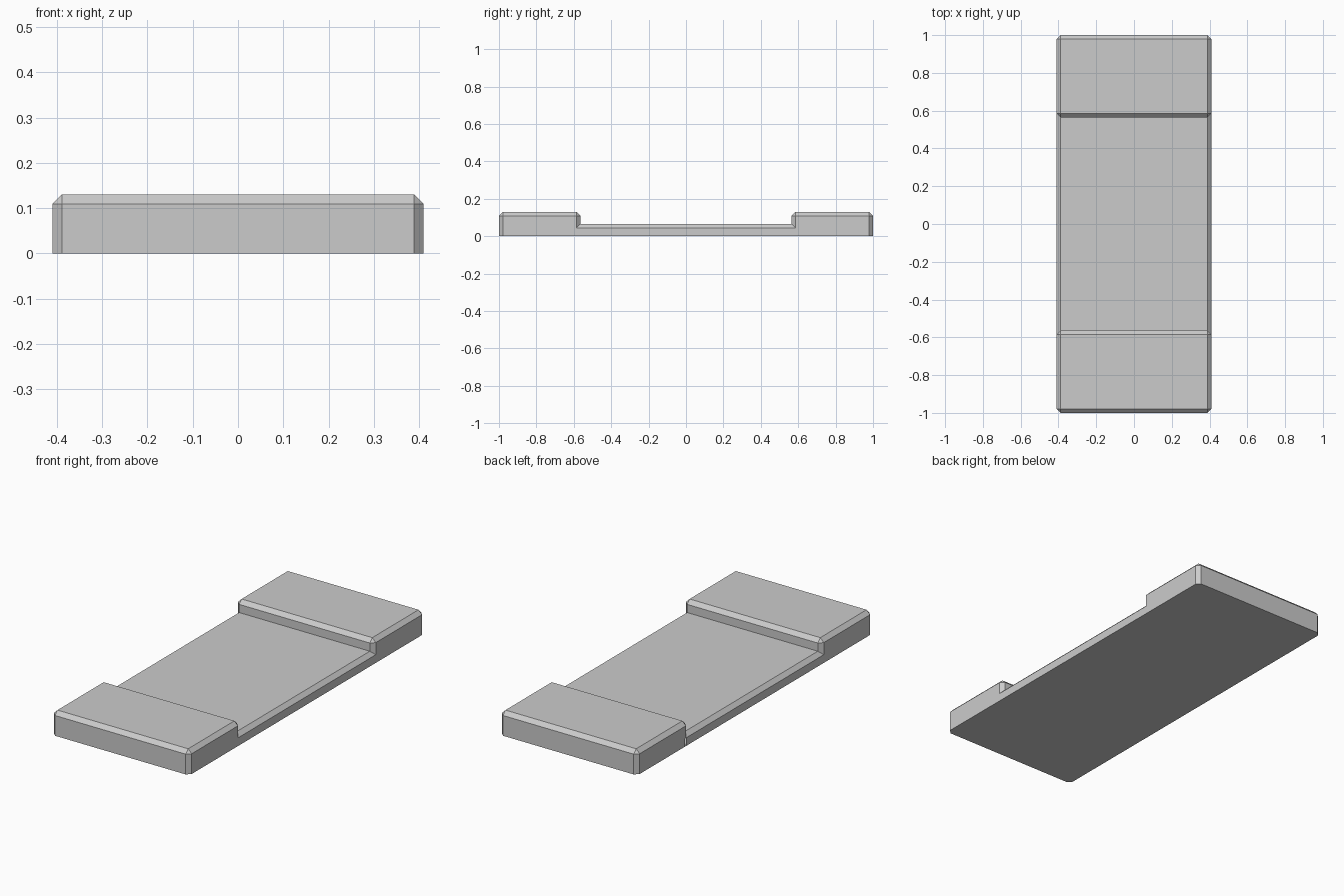
import bpy
import bmesh

if "Cube" in bpy.data.objects:
    bpy.data.objects.remove(bpy.data.objects["Cube"], do_unlink=True)

HALF_WIDTH = 0.41
HALF_LENGTH = 1.0
BLOCK_INNER = 0.565
BLOCK_HEIGHT = 0.13
SLAB_HEIGHT = 0.065
CHAMFER = 0.021

# Plain grey finish
grey = bpy.data.materials.new("light_grey")
grey.use_nodes = True
colour = (0.6, 0.6, 0.6, 1.0)
grey.diffuse_color = colour
grey.node_tree.nodes["Principled BSDF"].inputs["Base Color"].default_value = colour


def chamfered_box(name, y0, y1, height, chamfer_edge):
    """Box standing on the ground, chamfered along the edges picked by a rule."""
    bm = bmesh.new()
    bmesh.ops.create_cube(bm, size=1.0)
    for v in bm.verts:
        v.co.x = HALF_WIDTH if v.co.x > 0 else -HALF_WIDTH
        v.co.y = y1 if v.co.y > 0 else y0
        v.co.z = height if v.co.z > 0 else 0.0
    edges = [e for e in bm.edges if chamfer_edge(e)]
    bmesh.ops.bevel(bm, geom=edges, offset=CHAMFER, segments=1,
                    affect='EDGES', clamp_overlap=True)
    bmesh.ops.recalc_face_normals(bm, faces=bm.faces)
    mesh = bpy.data.meshes.new(name)
    bm.to_mesh(mesh)
    bm.free()
    mesh.materials.append(grey)
    obj = bpy.data.objects.new(name, mesh)
    bpy.context.collection.objects.link(obj)
    return obj


def above_ground(edge):
    return max(v.co.z for v in edge.verts) > 0


def long_top(edge):
    a, b = (v.co for v in edge.verts)
    return min(a.z, b.z) > 0 and abs(a.y - b.y) > 0.5


# Low slab, ending just where the raised blocks' corner chamfers finish
slab_end = BLOCK_INNER + CHAMFER + 0.01
plate = chamfered_box("stepped_plate", -slab_end, slab_end, SLAB_HEIGHT, long_top)

# Raised end blocks, fused to the slab
blocks = [
    chamfered_box("front_block", -HALF_LENGTH, -BLOCK_INNER, BLOCK_HEIGHT, above_ground),
    chamfered_box("back_block", BLOCK_INNER, HALF_LENGTH, BLOCK_HEIGHT, above_ground),
]
for block in blocks:
    block.hide_render = True
    union = plate.modifiers.new("join_" + block.name, 'BOOLEAN')
    union.operation = 'UNION'
    union.solver = 'EXACT'
    union.object = block

# Bake the union, then drop the helper blocks and tidy flat regions
bpy.context.view_layer.update()
graph = bpy.context.evaluated_depsgraph_get()
fused = bpy.data.meshes.new_from_object(plate.evaluated_get(graph))
plate.modifiers.clear()
plate.data = fused
for block in blocks:
    bpy.data.objects.remove(block, do_unlink=True)

bm = bmesh.new()
bm.from_mesh(fused)
bmesh.ops.remove_doubles(bm, verts=bm.verts, dist=0.0005)
bmesh.ops.dissolve_limit(bm, angle_limit=0.02, verts=bm.verts, edges=bm.edges)
bmesh.ops.recalc_face_normals(bm, faces=bm.faces)
for face in bm.faces:
    face.material_index = 0
    face.smooth = False
bm.to_mesh(fused)
bm.free()
fused.materials.clear()
fused.materials.append(grey)
